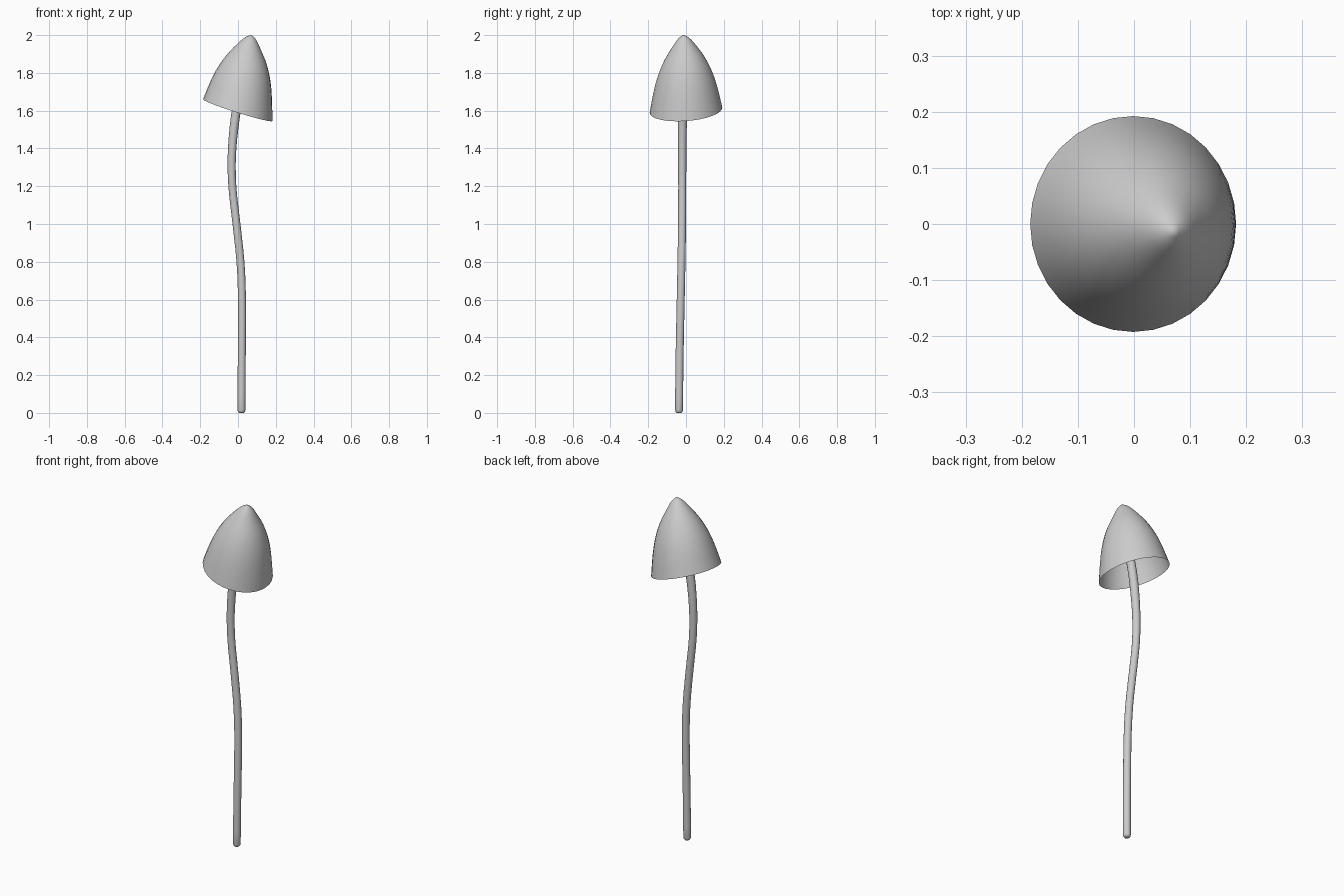
import bpy, bmesh, math
from mathutils import Vector

if "Cube" in bpy.data.objects:
    bpy.data.objects.remove(bpy.data.objects["Cube"])


def smooth_rows(rows, steps):
    """Catmull-Rom interpolation through rows of numbers."""
    rows = [Vector(r) for r in rows]
    out = []
    for i in range(len(rows) - 1):
        a, b = rows[max(i - 1, 0)], rows[i]
        c, d = rows[i + 1], rows[min(i + 2, len(rows) - 1)]
        for k in range(steps):
            t = k / steps
            out.append(0.5 * (2 * b + (c - a) * t + (2 * a - 5 * b + 4 * c - d) * t * t
                              + (3 * b - a - 3 * c + d) * t ** 3))
    return out + [rows[-1]]


def loft(name, rings, close_start=False, close_end=False):
    bm = bmesh.new()
    loops = [[bm.verts.new(p) for p in ring] for ring in rings]
    n = len(loops[0])
    for lo, hi in zip(loops, loops[1:]):
        for i in range(n):
            j = (i + 1) % n
            bm.faces.new((lo[i], lo[j], hi[j], hi[i]))
    if close_start:
        bm.faces.new(loops[0][::-1])
    if close_end:
        bm.faces.new(loops[-1])
    mesh = bpy.data.meshes.new(name)
    bm.to_mesh(mesh)
    bm.free()
    obj = bpy.data.objects.new(name, mesh)
    bpy.context.collection.objects.link(obj)
    bpy.context.view_layer.objects.active = obj
    obj.select_set(True)
    bpy.ops.object.shade_smooth_by_angle(angle=math.radians(50))
    obj.select_set(False)
    return obj


def ring(centre, u, v, sides):
    return [centre + u * math.cos(a) + v * math.sin(a)
            for a in (2 * math.pi * i / sides for i in range(sides))]


# Cap: open tilted bell, each row is left x, left z, right x, right z of a ring
cap_rows = [(-.185, 1.66, .182, 1.545), (-.145, 1.757, .18, 1.655),
            (-.107, 1.83, .172, 1.755), (-.06, 1.895, .152, 1.845),
            (-.005, 1.953, .122, 1.92), (.04, 1.99, .098, 1.972),
            (.068, 2.0, .076, 1.998)]
cap_rings = []
rows = [(Vector(r[:2]), Vector(r[2:]))
        for r in zip(*[[v[0] for v in smooth_rows([(row[k], 0) for row in cap_rows], 3)]
                       for k in range(4)])]
for i, (left, right) in enumerate(rows):
    t = i / (len(rows) - 1)
    mid, half = (left + right) / 2, (right - left) / 2
    u = Vector((half.x, 0, half.y))
    v = Vector((0, half.length, half.length * 0.07))
    cap_rings.append(ring(Vector((mid.x, -0.014 * t, mid.y)), u, v, 32))
loft("cap", cap_rings, close_end=True)

# Stem: thin wavy stalk with a rounded foot, running up inside the cap
stem_rows = [(.018, -.037, .015, .021), (.02, -.034, .3, .021), (.021, -.028, .6, .021),
             (.013, -.024, .8, .021), (-.008, -.021, 1.0, .021), (-.03, -.02, 1.2, .021),
             (-.032, -.02, 1.38, .022), (-.012, -.019, 1.58, .024),
             (.025, -.017, 1.76, .023), (.055, -.015, 1.92, .02)]
path = [Vector((.018, -.037, 0, .013)), Vector((.018, -.037, .005, .018))]
path += smooth_rows(stem_rows, 3)
stem_rings = [ring(Vector(p[:3]), Vector((p[3], 0, 0)), Vector((0, p[3], 0)), 16) for p in path]
loft("stem", stem_rings, close_start=True, close_end=True)
